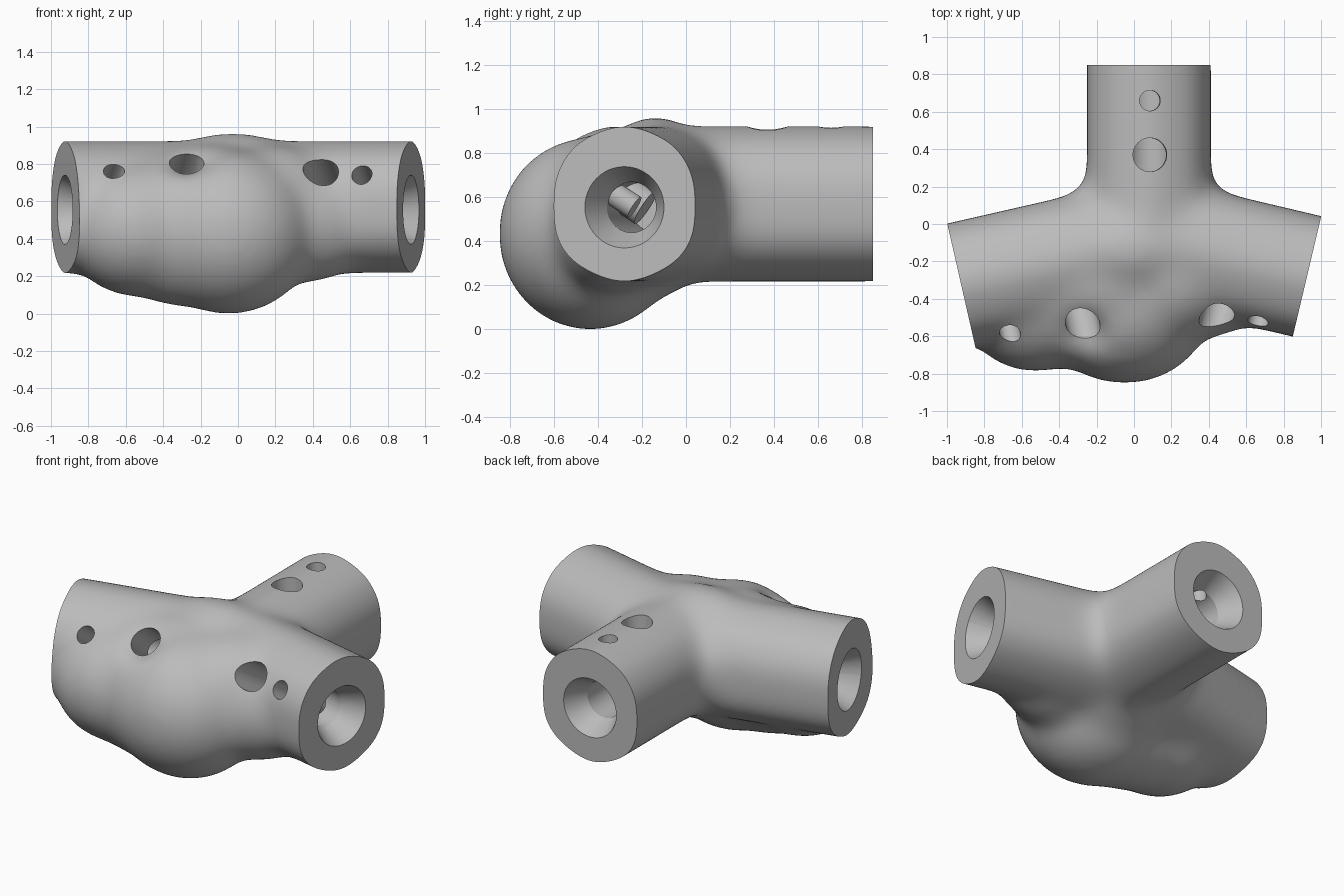
import bpy, bmesh
from mathutils import Vector

cube = bpy.data.objects.get("Cube")
if cube:
    bpy.data.objects.remove(cube, do_unlink=True)

grey = bpy.data.materials.new("plain_grey")
grey.use_nodes = True
grey.diffuse_color = (0.5, 0.5, 0.5, 1)
grey.node_tree.nodes["Principled BSDF"].inputs["Base Color"].default_value = (0.5, 0.5, 0.5, 1)

UP = Vector((0, 0, 1))
HUB = Vector((0.08, -0.08, 0.57))
# Half outline of an arm: sideways offset, height
HALF = [(0.0, 0.367), (0.12, 0.33), (0.23, 0.275), (0.3, 0.18), (0.332, 0.1),
        (0.332, -0.12), (0.3, -0.2), (0.23, -0.275), (0.12, -0.33), (0.0, -0.367)]
OUTLINE = HALF + [(-u, v) for u, v in HALF[-2:0:-1]]

# Each arm: end centre, outward direction, bore depth, holes (surface point, radius)
ARMS = [
    (Vector((0.08, 0.85, 0.57)), Vector((0, 1, 0)), 0.62,
     [((0.085, 0.37, 0.9), 0.09), ((0.085, 0.66, 0.9), 0.055)]),
    (Vector((0.925, -0.28, 0.57)), Vector((0.973, -0.23, 0)).normalized(), 0.62,
     [((0.45, -0.47, 0.745), 0.09), ((0.665, -0.51, 0.735), 0.055)]),
    (Vector((-0.925, -0.32, 0.57)), Vector((-0.975, -0.222, 0)).normalized(), 0.8,
     [((-0.28, -0.51, 0.785), 0.09), ((-0.665, -0.575, 0.755), 0.055)]),
]

# Swellings that make up the body: centre, radii
BULGES = [
    ((-0.05, -0.435, 0.435), (0.47, 0.423, 0.443)),  # main front bulge
    ((-0.53, -0.42, 0.45), (0.4, 0.375, 0.365)),     # side bulge
    ((-0.3, -0.42, 0.45), (0.42, 0.355, 0.415)),     # bridge between the two
    ((0.34, -0.32, 0.49), (0.4, 0.295, 0.33)),       # shoulder on the other side
    ((-0.15, -0.3, 0.54), (0.52, 0.38, 0.37)),       # upper slope
    ((0.2, -0.3, 0.57), (0.36, 0.34, 0.335)),        # upper slope towards the shoulder
    ((-0.03, -0.14, 0.61), (0.5, 0.28, 0.362)),      # crest
    ((0.0, -0.25, 0.5), (0.45, 0.42, 0.38)),         # underside blend
    ((0.08, 0.0, 0.57), (0.48, 0.33, 0.32)),         # web behind the junction
]


def add_arm(bm, end, out):
    """Prism from the hub to a little past the end face."""
    side = out.cross(UP)
    length = (end - HUB).dot(out)
    rings = [[bm.verts.new(end + out * d + side * u + UP * v) for u, v in OUTLINE]
             for d in (-length, 0.15)]
    count = len(OUTLINE)
    for i in range(count):
        j = (i + 1) % count
        bm.faces.new((rings[0][i], rings[0][j], rings[1][j], rings[1][i]))
    bm.faces.new(rings[0][::-1])
    bm.faces.new(rings[1])


def add_ball(bm, centre, radii):
    new = bmesh.ops.create_uvsphere(bm, u_segments=40, v_segments=24, radius=1)["verts"]
    bmesh.ops.scale(bm, vec=radii, verts=new)
    bmesh.ops.translate(bm, vec=centre, verts=new)


def apply_modifier(obj, kind, **settings):
    bpy.context.view_layer.objects.active = obj
    mod = obj.modifiers.new(kind.lower(), kind)
    for key, value in settings.items():
        setattr(mod, key, value)
    bpy.ops.object.modifier_apply(modifier=mod.name)


def carve(obj, cutter):
    apply_modifier(obj, 'BOOLEAN', operation='DIFFERENCE', solver='EXACT', object=cutter)
    bpy.data.objects.remove(cutter, do_unlink=True)


def tapered_cutter(start, finish, r_start, r_finish):
    axis = finish - start
    bpy.ops.mesh.primitive_cone_add(
        vertices=48, radius1=r_start, radius2=r_finish, depth=axis.length,
        location=(start + finish) / 2, rotation=axis.to_track_quat('Z', 'Y').to_euler())
    cutter = bpy.context.object
    cutter.hide_render = True
    return cutter


# Raw body: three arms and the swellings
bm = bmesh.new()
for end, out, _, _ in ARMS:
    add_arm(bm, end, out)
for centre, radii in BULGES:
    add_ball(bm, centre, radii)
bmesh.ops.recalc_face_normals(bm, faces=bm.faces)
mesh = bpy.data.meshes.new("connector_body")
bm.to_mesh(mesh)
bm.free()
body = bpy.data.objects.new("connector_body", mesh)
bpy.context.collection.objects.link(body)
apply_modifier(body, 'REMESH', mode='VOXEL', voxel_size=0.02)

# Shallow dent around the inner hole of the right arm
bpy.ops.mesh.primitive_uv_sphere_add(radius=0.15, location=(-0.27, -0.61, 0.88))
carve(body, bpy.context.object)
apply_modifier(body, 'REMESH', mode='VOXEL', voxel_size=0.02)
apply_modifier(body, 'SMOOTH', factor=0.5, iterations=100)

# Flat end faces
bm = bmesh.new()
bm.from_mesh(body.data)
for end, out, _, _ in ARMS:
    cut = bmesh.ops.bisect_plane(bm, geom=bm.verts[:] + bm.edges[:] + bm.faces[:],
                                 plane_co=end, plane_no=out, clear_outer=True)
    rim = [e for e in cut["geom_cut"] if isinstance(e, bmesh.types.BMEdge)]
    bmesh.ops.contextual_create(bm, geom=rim)
bmesh.ops.recalc_face_normals(bm, faces=bm.faces)
bm.to_mesh(body.data)
bm.free()

# Countersunk bores and round holes leading into them
for end, out, depth, holes in ARMS:
    mouth = end - UP * 0.015
    carve(body, tapered_cutter(mouth + out * 0.02, mouth - out * 0.14, 0.195, 0.115))
    carve(body, tapered_cutter(mouth - out * 0.1, mouth - out * depth, 0.115, 0.115))
    for point, radius in holes:
        point = Vector(point)
        foot = mouth + out * (point - mouth).dot(out)
        away = (point - foot).normalized()
        carve(body, tapered_cutter(foot, point + away * 0.25, radius, radius))

body.data.materials.clear()
body.data.materials.append(grey)
for face in body.data.polygons:
    face.material_index = 0
bpy.ops.object.select_all(action='DESELECT')
body.select_set(True)
bpy.context.view_layer.objects.active = body
bpy.ops.object.shade_smooth_by_angle(angle=0.4)
